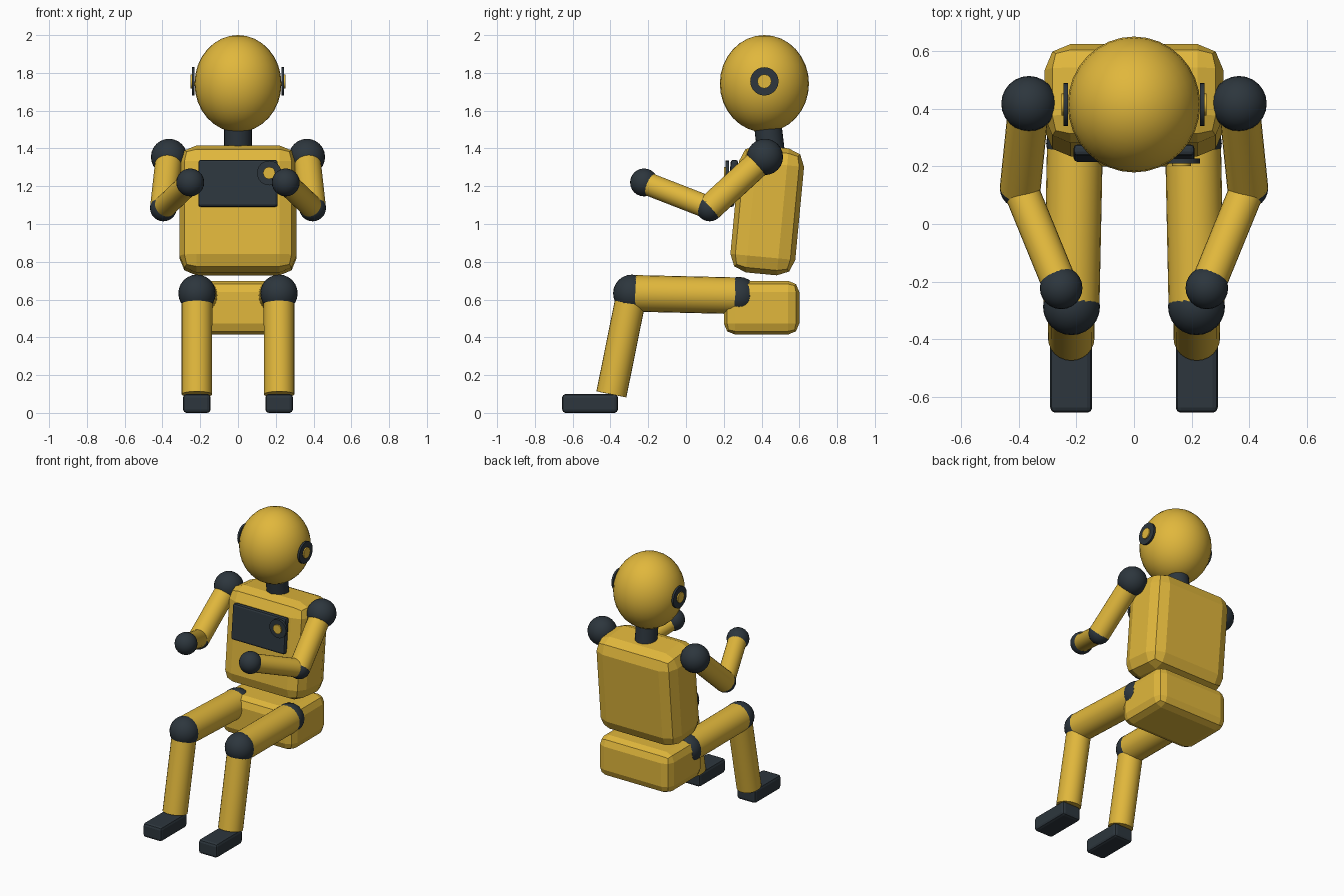
import bpy, math
from mathutils import Vector

if "Cube" in bpy.data.objects:
    bpy.data.objects.remove(bpy.data.objects["Cube"])


def material(name, color):
    m = bpy.data.materials.new(name)
    m.use_nodes = True
    m.diffuse_color = color
    m.node_tree.nodes["Principled BSDF"].inputs["Base Color"].default_value = color
    return m


YELLOW = material("warm yellow", (0.75, 0.475, 0.045, 1))
DARK = material("dark slate", (0.026, 0.037, 0.047, 1))
LEAN = math.radians(-5.4)


def finish(name, mat, smooth=True):
    ob = bpy.context.object
    ob.name = name
    ob.data.materials.append(mat)
    if smooth:
        bpy.ops.object.shade_smooth_by_angle(angle=math.radians(35))
    return ob


def ball(name, center, radius, mat, scale=(1, 1, 1), segments=24):
    bpy.ops.mesh.primitive_uv_sphere_add(segments=segments, ring_count=segments // 2,
                                         radius=radius, location=center)
    bpy.context.object.scale = scale
    return finish(name, mat)


def tube(name, start, end, radius, mat, sides=24):
    a, b = Vector(start), Vector(end)
    bpy.ops.mesh.primitive_cylinder_add(vertices=sides, radius=radius,
                                        depth=(b - a).length, location=(a + b) / 2)
    bpy.context.object.rotation_euler = (b - a).to_track_quat('Z', 'Y').to_euler()
    return finish(name, mat)


def rounded_box(name, center, size, bevel, mat, tilt=0):
    bpy.ops.mesh.primitive_cube_add(size=1, location=center)
    ob = bpy.context.object
    ob.scale = size
    bpy.ops.object.transform_apply(location=False, rotation=False, scale=True)
    ob.rotation_euler.x = tilt
    mod = ob.modifiers.new("rounded edges", 'BEVEL')
    mod.width, mod.segments = bevel, 2
    return finish(name, mat, smooth=False)


def dial(name, base, direction, radius, thickness):
    """Dark disc with a small yellow cap standing proud of it."""
    base, d = Vector(base), Vector(direction)
    tube(name + "_disc", base, base + d * thickness, radius, DARK)
    tube(name + "_cap", base, base + d * (thickness + 0.008), radius / 2, YELLOW, 12)


# Head and neck
ball("head", (0, 0.415, 1.743), 1, YELLOW, (0.23, 0.236, 0.257), 32)
tube("neck", (0, 0.45, 1.38), (0, 0.43, 1.55), 0.073, DARK)

# Body
rounded_box("torso", (0, 0.43, 1.072), (0.62, 0.345, 0.675), 0.09, YELLOW, LEAN)
rounded_box("pelvis", (0, 0.4, 0.557), (0.57, 0.4, 0.285), 0.06, YELLOW)

# Chest panel with its dial
rounded_box("chest_panel", (0, 0.246, 1.215), (0.42, 0.04, 0.25), 0.014, DARK, LEAN)
dial("chest_dial", (0.165, 0.228, 1.27), (0, -1, 0), 0.065, 0.018)

# Ears, arms and legs on both sides
for side, s in (("left", 1), ("right", -1)):
    dial(side + "_ear", (s * 0.23, 0.415, 1.755), (s, 0, 0), 0.075, 0.014)

    shoulder = (s * 0.365, 0.418, 1.355)
    elbow = (s * 0.395, 0.125, 1.085)
    hand = (s * 0.253, -0.222, 1.22)
    ball(side + "_shoulder", shoulder, 0.096, DARK)
    tube(side + "_upper_arm", shoulder, elbow, 0.071, YELLOW)
    ball(side + "_elbow", elbow, 0.071, DARK)
    tube(side + "_forearm", elbow, hand, 0.061, YELLOW)
    ball(side + "_hand", hand, 0.074, DARK)

    hip = (s * 0.205, 0.28, 0.62)
    knee = (s * 0.217, -0.287, 0.633)
    ankle = (s * 0.218, -0.395, 0.098)
    ball(side + "_hip", hip, 0.1, DARK)
    tube(side + "_thigh", hip, knee, 0.097, YELLOW)
    ball(side + "_knee", knee, 0.099, DARK)
    tube(side + "_shin", knee, ankle, 0.081, YELLOW)
    rounded_box(side + "_foot", (s * 0.218, -0.508, 0.05), (0.146, 0.295, 0.1), 0.018, DARK)
